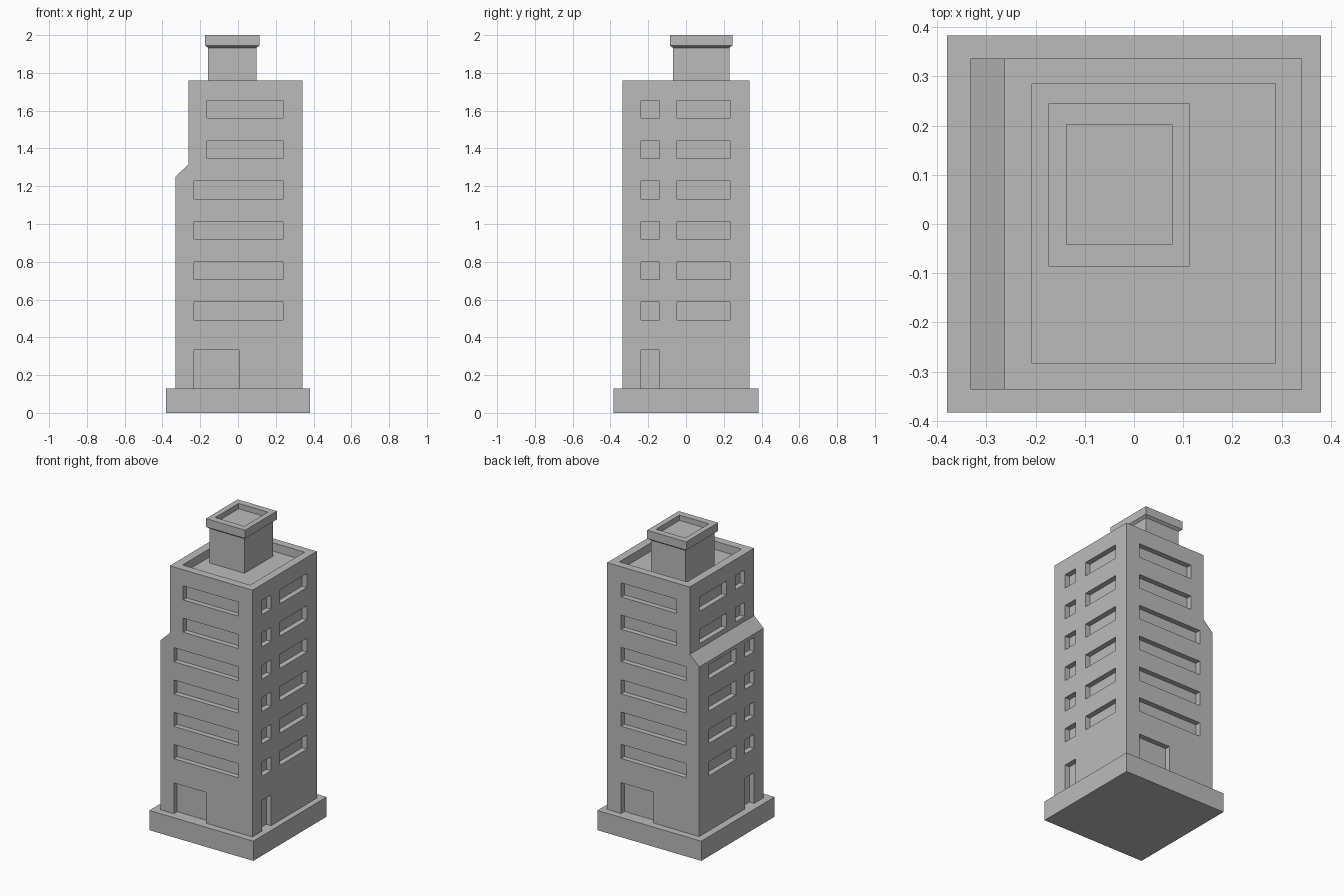
import bpy
import bmesh
from mathutils import Matrix, Vector

if "Cube" in bpy.data.objects:
    bpy.data.objects.remove(bpy.data.objects["Cube"], do_unlink=True)

concrete = bpy.data.materials.new("light grey concrete")
concrete.use_nodes = True
colour = (0.5, 0.5, 0.5, 1)
concrete.diffuse_color = colour
concrete.node_tree.nodes["Principled BSDF"].inputs["Base Color"].default_value = colour


def add_box(bm, x, y, z):
    """Box from (min, max) ranges on each axis."""
    size = [b - a for a, b in (x, y, z)]
    centre = Vector([(a + b) / 2 for a, b in (x, y, z)])
    bmesh.ops.create_cube(bm, size=1,
                          matrix=Matrix.Translation(centre) @ Matrix.Diagonal((*size, 1)))


def finish(name, bm):
    bmesh.ops.recalc_face_normals(bm, faces=bm.faces)
    mesh = bpy.data.meshes.new(name)
    bm.to_mesh(mesh)
    bm.free()
    mesh.materials.append(concrete)
    obj = bpy.data.objects.new(name, mesh)
    bpy.context.collection.objects.link(obj)
    return obj


def cut(obj, cutter):
    """Subtract the cutter, bake the result and remove the cutter."""
    cutter.hide_render = True
    mod = obj.modifiers.new("openings", "BOOLEAN")
    mod.operation = "DIFFERENCE"
    mod.solver = "EXACT"
    mod.object = cutter
    bpy.context.view_layer.objects.active = obj
    bpy.ops.object.modifier_apply(modifier=mod.name)
    bpy.data.objects.remove(cutter, do_unlink=True)


# Plinth
PLINTH_TOP = 0.13
bm = bmesh.new()
add_box(bm, (-0.38, 0.38), (-0.383, 0.383), (0, PLINTH_TOP))
finish("plinth", bm)

# Tower body: stepped front profile extruded through the depth
LEFT, STEP, RIGHT, DEPTH, ROOF = -0.332, -0.263, 0.341, 0.336, 1.76
profile = [(LEFT, PLINTH_TOP), (RIGHT, PLINTH_TOP), (RIGHT, ROOF),
           (STEP, ROOF), (STEP, 1.315), (LEFT, 1.25)]
bm = bmesh.new()
face = bm.faces.new([bm.verts.new((x, -DEPTH, z)) for x, z in profile])
side = bmesh.ops.extrude_face_region(bm, geom=[face])
bmesh.ops.translate(bm, vec=(0, 2 * DEPTH, 0),
                    verts=[v for v in side["geom"] if isinstance(v, bmesh.types.BMVert)])
tower = finish("tower", bm)

# Openings: windows on every floor and ground doors, all four sides
RECESS, OUT = 0.035, 0.05
NARROW, WIDE = (-0.237, -0.141), (-0.047, 0.233)
bm = bmesh.new()


def front_and_back(x_front, x_back, z):
    add_box(bm, x_front, (-DEPTH - OUT, -DEPTH + RECESS), z)
    add_box(bm, x_back, (DEPTH - RECESS, DEPTH + OUT), z)


def both_sides(y, z, wall):
    add_box(bm, (wall - OUT, wall + RECESS), y, z)
    add_box(bm, (RIGHT - RECESS, RIGHT + OUT), y, z)


for floor in range(6):
    sill = 0.493 + 0.2135 * floor
    z = (sill, sill + 0.093)
    upper = floor >= 4
    x = (-0.165 if upper else -0.234, 0.239)
    front_and_back(x, x, z)
    for y in (NARROW, WIDE):
        both_sides(y, z, STEP if upper else LEFT)

door = (PLINTH_TOP - 0.03, 0.333)
front_and_back((-0.234, 0.004), (0.004, 0.239), door)
both_sides(NARROW, door, LEFT)

# Sunken roof terrace behind a parapet
add_box(bm, (-0.207, 0.287), (-0.283, 0.285), (ROOF - 0.055, ROOF + 0.1))
cut(tower, finish("tower_cutter", bm))

# Roof stair shaft
bm = bmesh.new()
add_box(bm, (-0.158, 0.097), (-0.07, 0.229), (ROOF - 0.055, 1.96))
finish("roof_shaft", bm)

# Flared cap with a shallow sunken top
bm = bmesh.new()
add_box(bm, (-0.174, 0.113), (-0.086, 0.245), (1.945, 2.0))
bottom = min(bm.faces, key=lambda f: f.calc_center_median().z)
lip = bmesh.ops.extrude_face_region(bm, geom=[bottom])
verts = [v for v in lip["geom"] if isinstance(v, bmesh.types.BMVert)]
centre = sum((v.co for v in verts), Vector()) / 4
for v in verts:
    v.co += Vector((0.016 if v.co.x < centre.x else -0.016,
                    0.016 if v.co.y < centre.y else -0.016, -0.012))
bmesh.ops.delete(bm, geom=[bottom], context="FACES_ONLY") if bottom.is_valid else None
cap = finish("shaft_cap", bm)
bm = bmesh.new()
add_box(bm, (-0.137, 0.077), (-0.042, 0.202), (1.965, 2.1))
cut(cap, finish("cap_cutter", bm))
